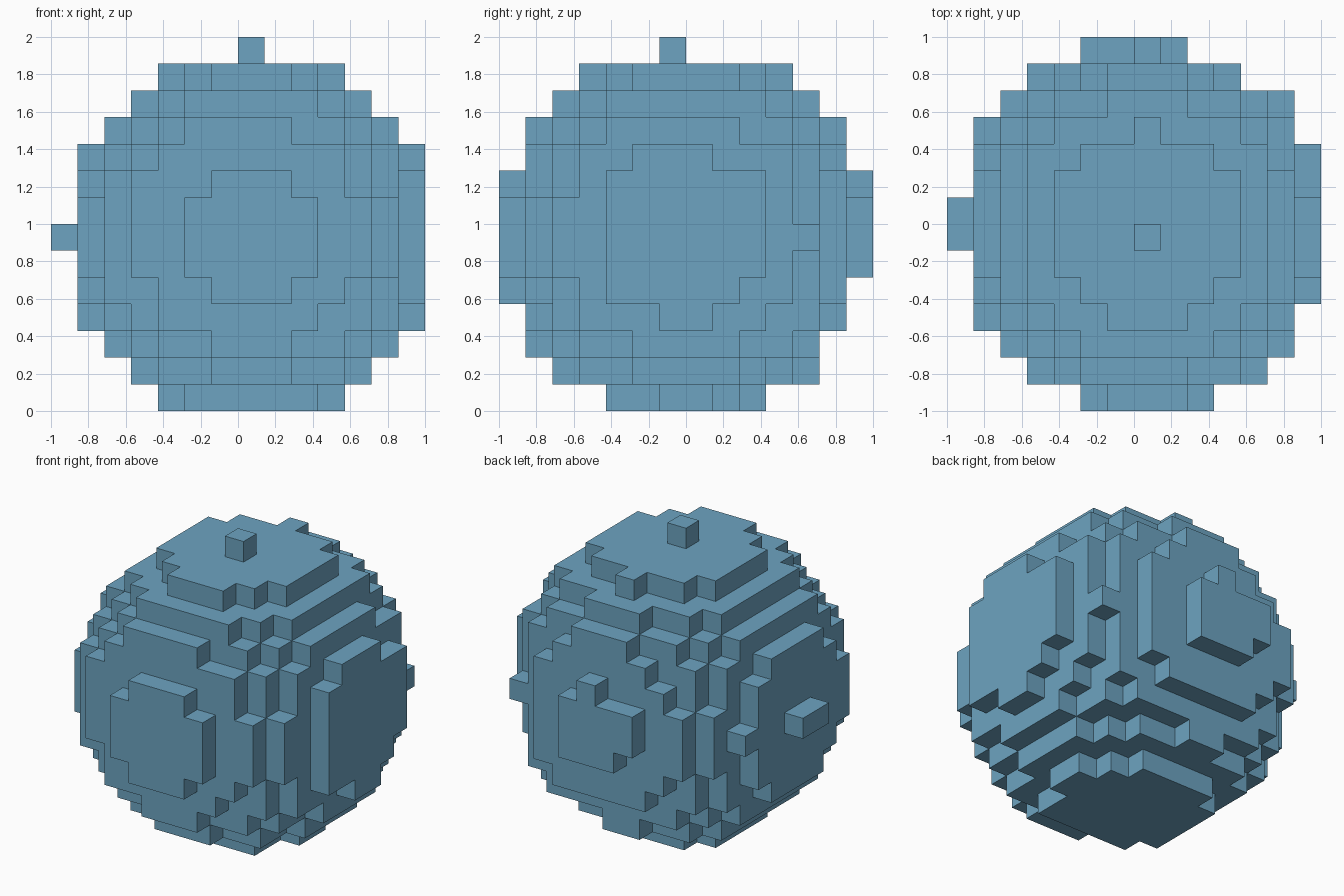
import bpy
import bmesh
from itertools import product
from mathutils import Vector

cube = bpy.data.objects.get("Cube")
if cube:
    bpy.data.objects.remove(cube, do_unlink=True)

COUNT = 14                                # blocks along each axis
SIZE = 2 / COUNT                          # edge length of one block
CENTRE = Vector((6.88, 6.395, 6.09))      # slightly off-grid ball centre, in blocks
RADIUS_SQ = 48.0


def filled(cell):
    return (Vector(cell) - CENTRE).length_squared <= RADIUS_SQ


# Flat blue colour
blue = bpy.data.materials.new("soft_blue")
blue.use_nodes = True
colour = (0.153, 0.371, 0.533, 1)
blue.diffuse_color = colour
shader = next(n for n in blue.node_tree.nodes if n.type == "BSDF_PRINCIPLED")
shader.inputs["Base Color"].default_value = colour
shader.inputs["Roughness"].default_value = 0.8

# Block ball: only the outward faces of the filled blocks
bm = bmesh.new()
corners = {}


def corner(key):
    if key not in corners:
        x, y, z = (k * SIZE for k in key)
        corners[key] = bm.verts.new((x - 1, y - 1, z))
    return corners[key]


for cell in product(range(COUNT), repeat=3):
    if not filled(cell):
        continue
    for axis, side in product(range(3), (0, 1)):
        neighbour = list(cell)
        neighbour[axis] += 1 if side else -1
        if filled(neighbour):
            continue
        ring = []
        for u, v in ((0, 0), (1, 0), (1, 1), (0, 1)):
            key = list(cell)
            key[axis] += side
            key[(axis + 1) % 3] += u
            key[(axis + 2) % 3] += v
            ring.append(corner(tuple(key)))
        bm.faces.new(ring if side else ring[::-1])

mesh = bpy.data.meshes.new("block_ball")
bm.to_mesh(mesh)
bm.free()
mesh.materials.append(blue)
ball = bpy.data.objects.new("block_ball", mesh)
bpy.context.collection.objects.link(ball)
